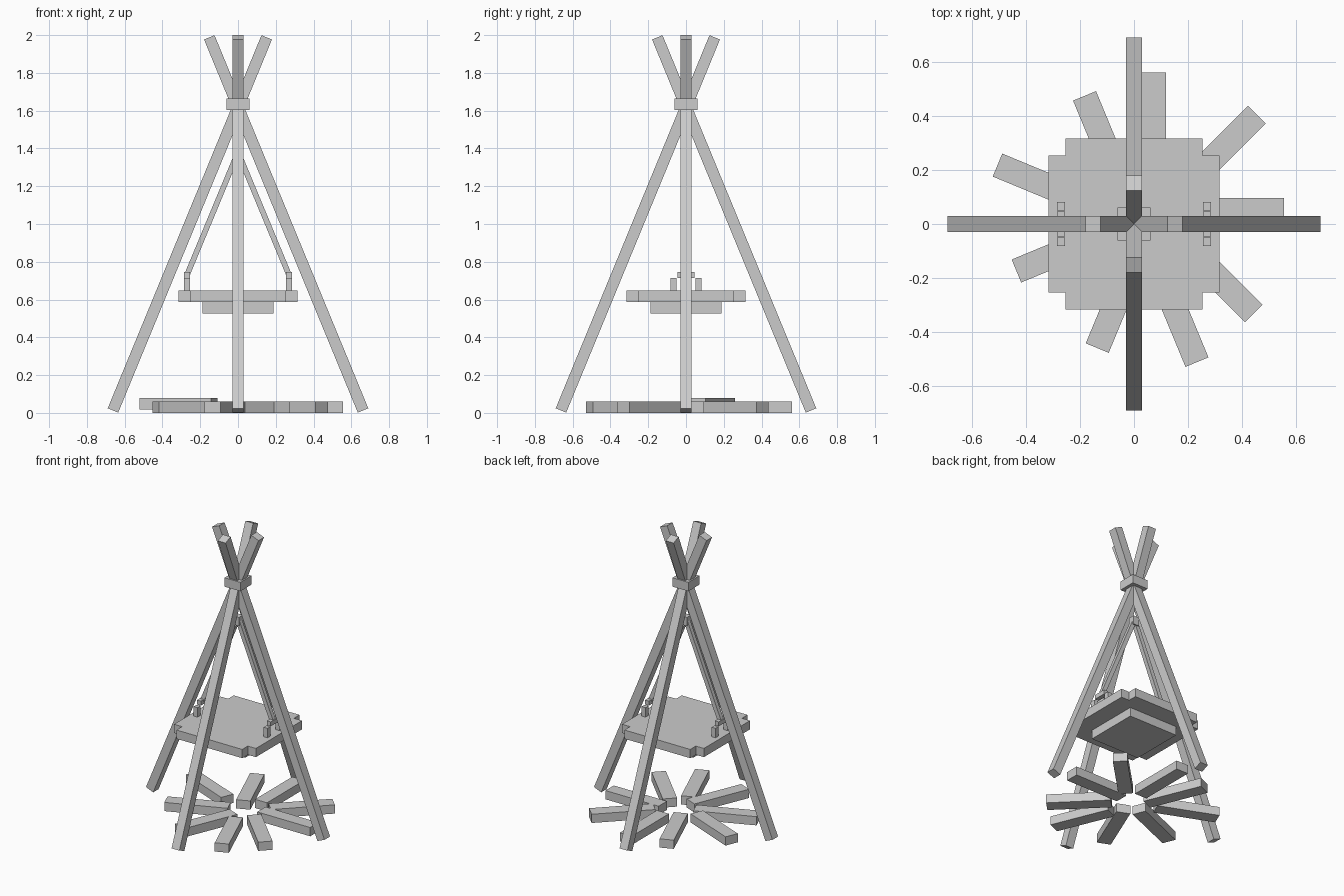
import bpy
from math import radians, cos, sin
from mathutils import Matrix, Vector

if "Cube" in bpy.data.objects:
    bpy.data.objects.remove(bpy.data.objects["Cube"])


def box(name, center, size, rot=None):
    """Axis box of the given full size, optionally rotated about its centre."""
    bpy.ops.mesh.primitive_cube_add(size=1)
    ob = bpy.context.object
    ob.name = name
    m = Matrix.Diagonal((*size, 1))
    if rot:
        m = rot @ m
    ob.data.transform(m)
    ob.location = center
    return ob


def beam(name, a, b, width):
    """Square beam running from a to b, sides square to the tilt plane."""
    a, b = Vector(a), Vector(b)
    d = (b - a).normalized()
    side = Vector((-d.y, d.x, 0)).normalized()
    rot = Matrix((side.cross(d), side, d)).transposed().to_4x4()
    return box(name, (a + b) / 2, (width, width, (b - a).length), rot)


# four leaning poles crossing at the lashing
for i, (x, y) in enumerate([(1, 0), (0, 1), (-1, 0), (0, -1)]):
    beam(f"pole_{i + 1}", (0.662 * x, 0.662 * y, 0.013),
         (-0.152 * x, -0.152 * y, 1.988), 0.06)
box("pole_lashing", (0, 0, 1.634), (0.122, 0.122, 0.062))

# hanging pan: notched-corner slab, made by extruding one outline
a, b = 0.316, 0.254
pts = []
for k in range(4):
    c, s = round(cos(radians(90 * k))), round(sin(radians(90 * k)))
    for x, y in [(a, -b), (a, b), (b, b)]:
        pts.append((x * c - y * s, x * s + y * c))
n = len(pts)
mesh = bpy.data.meshes.new("pan")
mesh.from_pydata(
    [(x, y, z) for z in (0.587, 0.648) for x, y in pts], [],
    [list(range(n))[::-1], list(range(n, 2 * n))]
    + [(i, (i + 1) % n, n + (i + 1) % n, n + i) for i in range(n)])
pan = bpy.data.objects.new("pan", mesh)
bpy.context.collection.objects.link(pan)
box("pan_base", (0, 0, 0.556), (0.378, 0.378, 0.062))

# pan handles and hanging ropes
for side, sx in (("left", -1), ("right", 1)):
    for end, sy in (("front", -1), ("back", 1)):
        box(f"{side}_handle_{end}_post", (0.27 * sx, 0.066 * sy, 0.681),
            (0.03, 0.032, 0.066))
    box(f"{side}_handle_bar", (0.27 * sx, 0, 0.73), (0.03, 0.092, 0.031))
    beam(f"{side}_rope", (0.268 * sx, 0, 0.735), (0.006 * sx, 0, 1.365), 0.029)
box("rope_knot", (0, 0, 1.365), (0.045, 0.045, 0.06))

# ring of fire logs: outer end centre, outward angle, lift
LOGS = [(0.555, 0.05, 0, 0), (0.455, 0.405, 45, 0), (0.072, 0.561, 90, 0),
        (-0.183, 0.474, 112.5, 0), (-0.505, 0.218, 157.5, 0.018),
        (-0.435, -0.174, 202.5, 0), (-0.136, -0.459, 247.5, 0),
        (0.233, -0.511, 292.5, 0), (0.443, -0.331, 315, 0)]
LEN = 0.41
for i, (x, y, ang, lift) in enumerate(LOGS):
    t = radians(ang)
    box(f"log_{i + 1}", (x - cos(t) * LEN / 2, y - sin(t) * LEN / 2, 0.0305 + lift),
        (LEN, 0.092, 0.061), Matrix.Rotation(t, 4, 'Z'))
